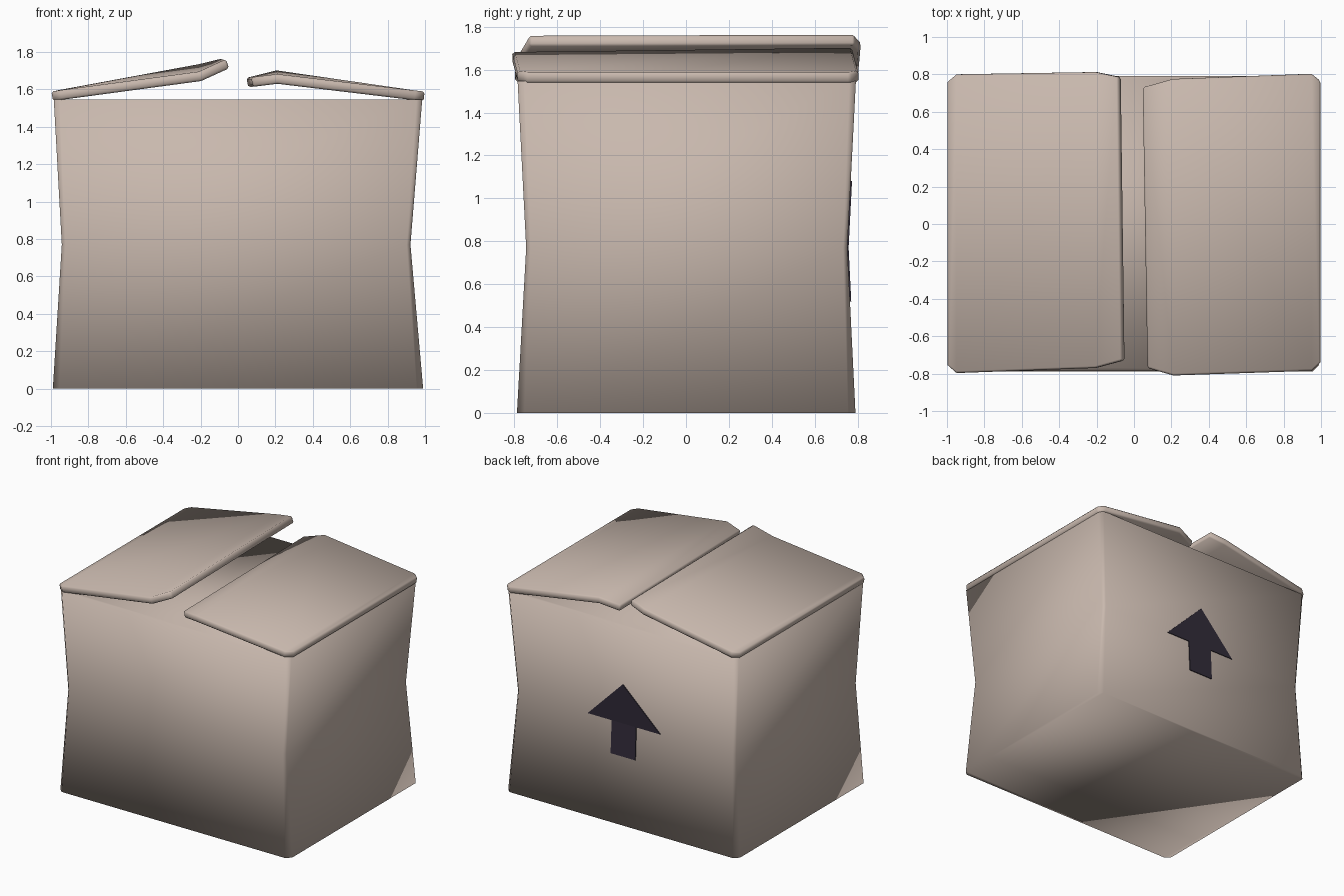
import bpy, bmesh

if "Cube" in bpy.data.objects:
    bpy.data.objects.remove(bpy.data.objects["Cube"])

def material(name, rgb):
    m = bpy.data.materials.new(name)
    m.diffuse_color = (*rgb, 1)
    m.use_nodes = True
    m.node_tree.nodes["Principled BSDF"].inputs["Base Color"].default_value = m.diffuse_color
    return m

CARD = material("cardboard_brown", (0.58, 0.48, 0.42))
INK = material("dark_ink", (0.032, 0.025, 0.042))

def make_object(name, bm, mat, smooth=True):
    me = bpy.data.meshes.new(name)
    for f in bm.faces:
        f.smooth = smooth
    bm.to_mesh(me)
    bm.free()
    me.materials.append(mat)
    ob = bpy.data.objects.new(name, me)
    bpy.context.collection.objects.link(ob)
    return ob

# Box body: rings with clipped corners, pinched at the waist, closed top and bottom
def ring(bm, x0, x1, y0, y1, z, c):
    pts = [(x0 + c, y0), (x1 - c, y0), (x1, y0 + c), (x1, y1 - c),
           (x1 - c, y1), (x0 + c, y1), (x0, y1 - c), (x0, y0 + c)]
    return [bm.verts.new((x, y, z)) for x, y in pts]

WAIST, TOP = 0.77, 1.547
bm = bmesh.new()
rings = [ring(bm, -0.99, 0.99, -0.788, 0.79, 0.0, 0.035),
         ring(bm, -0.942, 0.922, -0.745, 0.752, WAIST, 0.02),
         ring(bm, -0.985, 0.985, -0.785, 0.792, TOP, 0.03)]
for a, b in zip(rings, rings[1:]):
    for i in range(8):
        j = (i + 1) % 8
        bm.faces.new((a[i], a[j], b[j], b[i]))
bm.faces.new(rings[0][::-1])
bm.faces.new(rings[-1])
bmesh.ops.recalc_face_normals(bm, faces=bm.faces)
make_object("box_body", bm, CARD)

# Lid flaps: front/back point pairs running from the hinge to the bent lip
def flap(name, pairs):
    bm = bmesh.new()
    rows = [(bm.verts.new(p), bm.verts.new(q)) for p, q in pairs]
    for (a, b), (c, d) in zip(rows, rows[1:]):
        f = bm.faces.new((a, c, d, b))
        f.normal_update()
        if f.normal.z < 0:
            f.normal_flip()
    ob = make_object(name, bm, CARD)
    s = ob.modifiers.new("thickness", 'SOLIDIFY')
    s.thickness, s.offset = 0.052, -1
    b = ob.modifiers.new("soft_edges", 'BEVEL')
    b.width, b.segments, b.limit_method = 0.01, 1, 'ANGLE'
    b.angle_limit = 0.9

flap("left_flap", [((-0.998, -0.755, 1.588), (-0.998, 0.76, 1.588)),
                   ((-0.95, -0.797, 1.596), (-0.95, 0.80, 1.598)),
                   ((-0.21, -0.77, 1.695), (-0.21, 0.812, 1.735)),
                   ((-0.065, -0.73, 1.762), (-0.085, 0.785, 1.765))])
flap("right_flap", [((0.998, -0.74, 1.588), (0.998, 0.765, 1.588)),
                    ((0.95, -0.785, 1.594), (0.95, 0.803, 1.594)),
                    ((0.21, -0.81, 1.682), (0.205, 0.775, 1.702)),
                    ((0.07, -0.77, 1.665), (0.045, 0.73, 1.662))])

# Printed arrow on the back wall, following the pinch of the wall
def wall_y(z):
    if z < WAIST:
        return 0.79 + (0.752 - 0.79) * z / WAIST
    return 0.752 + (0.792 - 0.752) * (z - WAIST) / (TOP - WAIST)

bm = bmesh.new()
def v(x, z):
    return bm.verts.new((x, wall_y(z) + 0.006, z))
tip, bl, br = v(0, 1.08), v(-0.31, WAIST), v(0.31, WAIST)
sl, sr = v(-0.105, WAIST), v(0.105, WAIST)
fl, fr = v(-0.105, 0.52), v(0.105, 0.52)
for loop in ((tip, bl, sl, sr, br), (sl, fl, fr, sr)):
    f = bm.faces.new(loop)
    f.normal_update()
    if f.normal.y < 0:
        f.normal_flip()
arrow = make_object("back_arrow", bm, INK, smooth=False)
s = arrow.modifiers.new("thickness", 'SOLIDIFY')
s.thickness, s.offset = 0.008, -1
